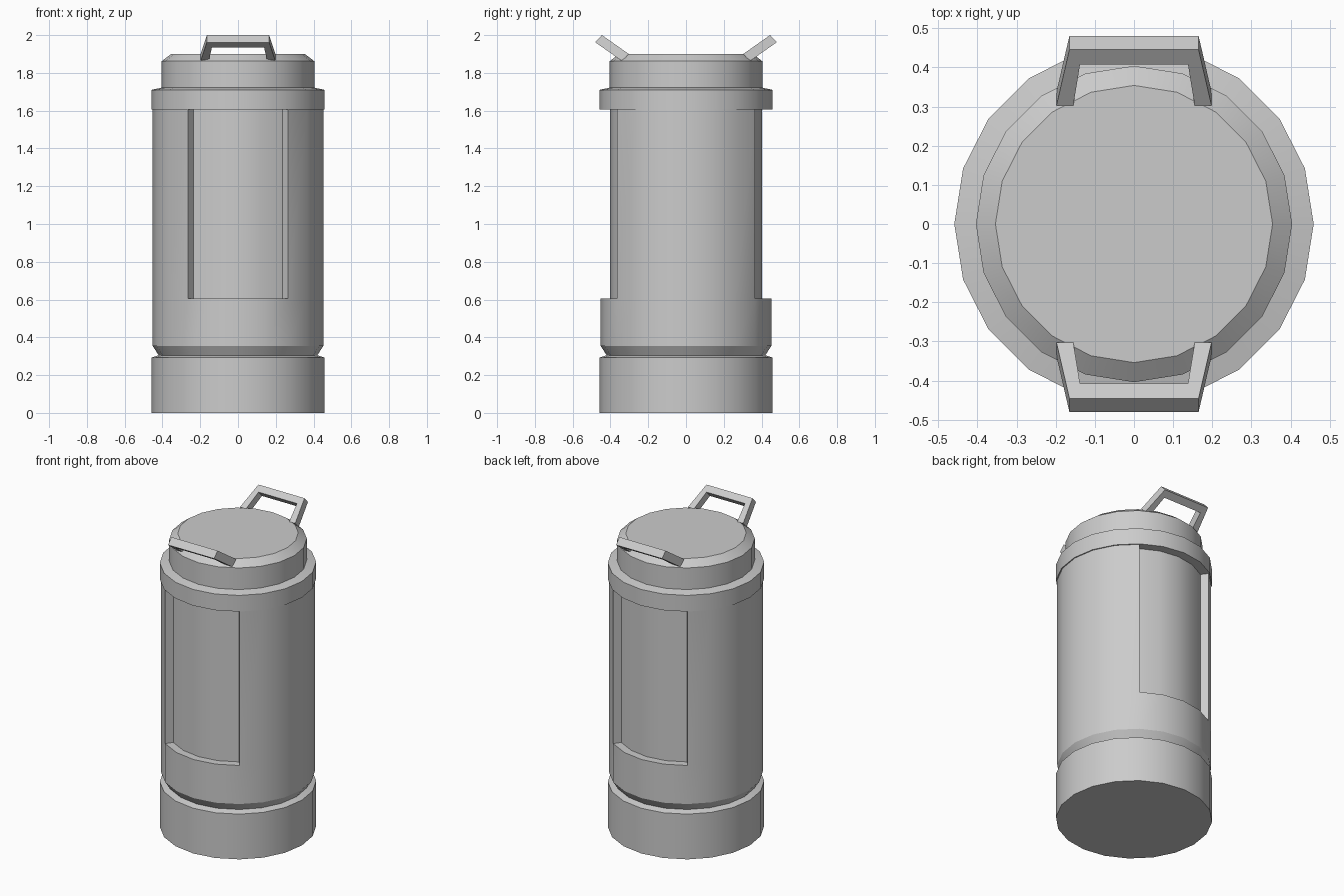
import bpy, bmesh
from math import sin, cos, tau, radians
from mathutils import Vector

if "Cube" in bpy.data.objects:
    bpy.data.objects.remove(bpy.data.objects["Cube"])

SIDES = 20
BODY_R, RECESS_R = 0.452, 0.402


def finish(bm, name, smooth):
    bmesh.ops.recalc_face_normals(bm, faces=bm.faces[:])
    mesh = bpy.data.meshes.new(name)
    bm.to_mesh(mesh)
    bm.free()
    obj = bpy.data.objects.new(name, mesh)
    bpy.context.collection.objects.link(obj)
    if smooth:
        bpy.ops.object.select_all(action='DESELECT')
        obj.select_set(True)
        bpy.context.view_layer.objects.active = obj
        bpy.ops.object.shade_smooth_by_angle(angle=radians(30))
    return obj


def lathe(profile):
    bm = bmesh.new()
    rings = [[bm.verts.new((r * cos(tau * i / SIDES), r * sin(tau * i / SIDES), z))
              for i in range(SIDES)] for r, z in profile]
    for a, b in zip(rings, rings[1:]):
        for i in range(SIDES):
            j = (i + 1) % SIDES
            bm.faces.new((a[i], a[j], b[j], b[i]))
    bm.faces.new(rings[0][::-1])
    bm.faces.new(rings[-1])
    return bm


# Canister: base, grooved body, collar and chamfered lid in one turned shell
bm = lathe([(0.459, 0), (0.459, 0.293), (0.42, 0.305), (BODY_R, 0.355),
            (BODY_R, 0.605), (BODY_R, 1.605), (0.459, 1.605), (0.459, 1.71),
            (0.404, 1.722), (0.404, 1.862), (0.354, 1.90)])

# Recessed panels, front and back, each four sides wide
for side in (-1, 1):
    panel = []
    for f in bm.faces:
        c = f.calc_center_median()
        if abs(c.z - 1.105) < 0.01 and c.y * side > 0.75 * BODY_R:
            panel.append(f)
    new = bmesh.ops.extrude_face_region(bm, geom=panel)['geom']
    for f in panel:
        if f.is_valid:
            bm.faces.remove(f)
    for v in new:
        if isinstance(v, bmesh.types.BMVert):
            v.co.x *= RECESS_R / BODY_R
            v.co.y *= RECESS_R / BODY_R
finish(bm, "canister", True)


# Tilted carry handles: tapered U outline (x, distance up the slope)
def handle(name, side):
    length = 0.174
    half = [(0.155, 0), (0.138, 0.127)]
    outer = [(0.198, 0), (0.165, length)]
    outline = ([outer[0], outer[1]] + [(-x, u) for x, u in outer[::-1]]
               + [(-x, u) for x, u in half] + half[::-1])
    start, end = Vector((0, 0.303, 1.90)), Vector((0, 0.445, 2.0))
    along = (end - start).normalized()
    bm = bmesh.new()
    face = bm.faces.new([bm.verts.new(start + Vector((x, 0, 0)) + along * u)
                         for x, u in outline])
    new = bmesh.ops.extrude_face_region(bm, geom=[face], use_keep_orig=True)['geom']
    bmesh.ops.translate(bm, vec=(0, 0.035, -0.038),
                        verts=[v for v in new if isinstance(v, bmesh.types.BMVert)])
    for v in bm.verts:
        v.co.y *= side
    finish(bm, name, False)


handle("front_handle", -1)
handle("back_handle", 1)
